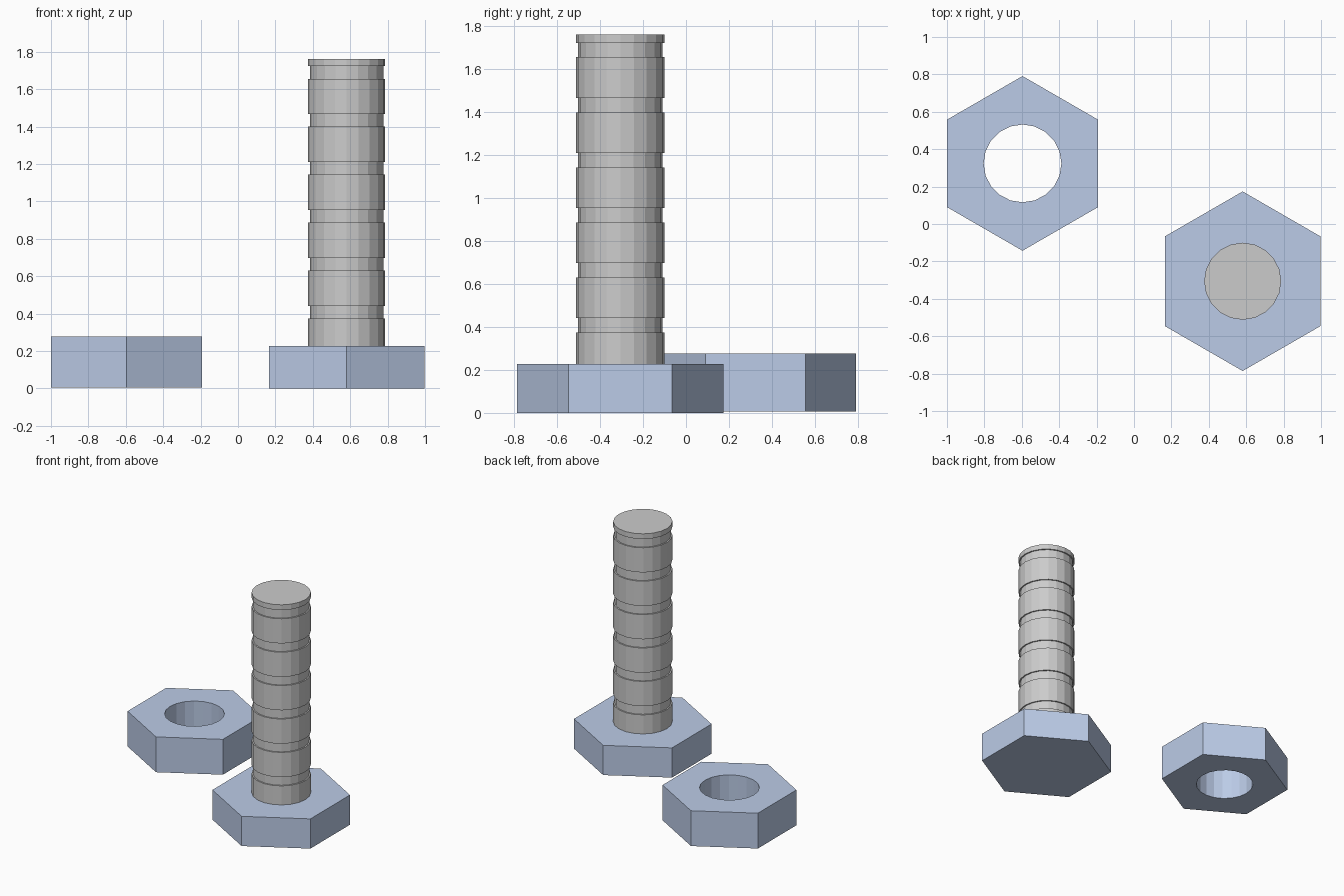
import bpy, bmesh
from math import pi, sin, cos

if "Cube" in bpy.data.objects:
    bpy.data.objects.remove(bpy.data.objects["Cube"])

SIDES = 20
steel = bpy.data.materials.new("blue_steel")
steel.diffuse_color = (0.5, 0.6, 0.8, 1)
steel.use_nodes = True
steel.node_tree.nodes["Principled BSDF"].inputs["Base Color"].default_value = steel.diffuse_color


def ring(bm, r, z, n, start=0.0):
    return [bm.verts.new((r * cos(start + 2 * pi * i / n),
                          r * sin(start + 2 * pi * i / n), z)) for i in range(n)]


def skin(bm, a, b):
    n = len(a)
    for i in range(n):
        j = (i + 1) % n
        bm.faces.new((a[i], a[j], b[j], b[i]))


def finish(bm, name, loc, mat=None):
    bmesh.ops.recalc_face_normals(bm, faces=bm.faces)
    me = bpy.data.meshes.new(name)
    bm.to_mesh(me)
    bm.free()
    ob = bpy.data.objects.new(name, me)
    ob.location = loc
    if mat:
        me.materials.append(mat)
    bpy.context.collection.objects.link(ob)
    return ob


def lathe(name, profile, n, loc, start=0.0, mat=None):
    """Closed solid from a list of (radius, z) points."""
    bm = bmesh.new()
    rings = [ring(bm, r, z, n, start) for r, z in profile]
    for a, b in zip(rings, rings[1:]):
        skin(bm, a, b)
    bm.faces.new(rings[0])
    bm.faces.new(rings[-1])
    return finish(bm, name, loc, mat)


# Bolt head: hexagon with points toward front and back
BOLT = (0.581, -0.306, 0)
lathe("bolt_head", [(0.48, 0), (0.48, 0.228)], 6, BOLT, pi / 2, steel)

# Bolt shank with six shallow square grooves
R, GROOVE = 0.206, 0.196
profile = [(R, 0.228)]
for i in range(6):
    z = 0.374 + i * 0.2564
    profile += [(R, z), (GROOVE, z), (GROOVE, z + 0.067), (R, z + 0.067)]
profile.append((R, 1.763))
lathe("bolt_shank", profile, SIDES, BOLT)

# Nut: hexagonal block with a round through hole
bm = bmesh.new()
H = 0.271
outer = [ring(bm, 0.467, z, 6, pi / 2) for z in (0, H)]
inner = [ring(bm, 0.208, z, SIDES) for z in (0, H)]
skin(bm, *outer)
skin(bm, *inner)
for o, h in zip(outer, inner):
    edges = [bm.edges.get((loop[i - 1], loop[i])) for loop in (o, h) for i in range(len(loop))]
    bmesh.ops.triangle_fill(bm, edges=edges, use_beauty=True)
finish(bm, "nut", (-0.596, 0.324, 0.006), steel)
